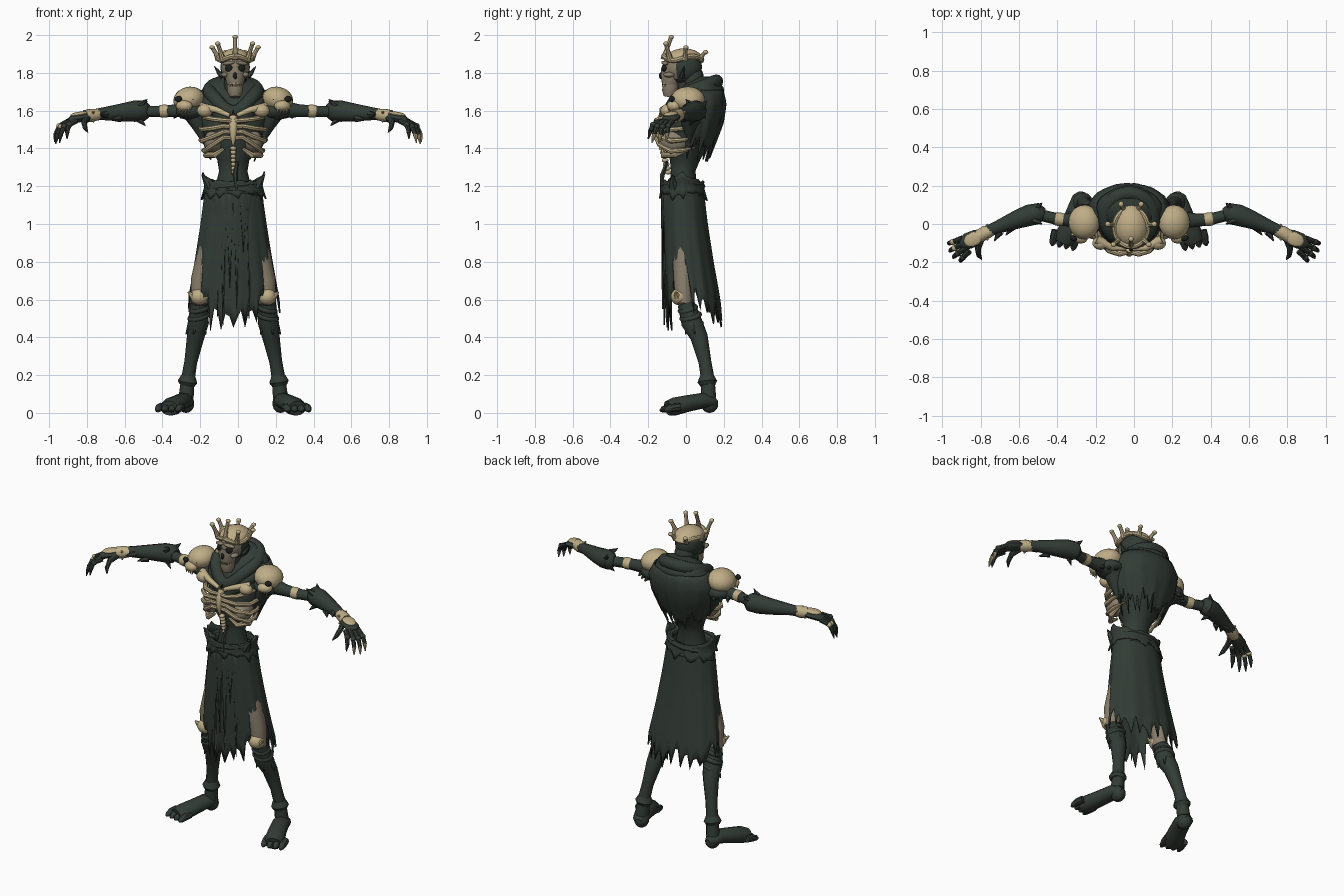
import bpy, bmesh, math, random
from mathutils import Vector, Euler

random.seed(4)
if "Cube" in bpy.data.objects:
    bpy.data.objects.remove(bpy.data.objects["Cube"])


def material(name, rgb):
    m = bpy.data.materials.new(name)
    m.use_nodes = True
    m.diffuse_color = (*rgb, 1)
    m.node_tree.nodes["Principled BSDF"].inputs["Base Color"].default_value = (*rgb, 1)
    return m


CLOTH = material("dark green cloth", (0.033, 0.045, 0.036))
BONE = material("pale bone", (0.52, 0.42, 0.24))
GREY = material("weathered bone", (0.25, 0.21, 0.15))
BLACK = material("socket black", (0.012, 0.014, 0.012))
C = -0.025   # body centre line
made = []


def finish(name, bm, *mats):
    bmesh.ops.recalc_face_normals(bm, faces=bm.faces)
    me = bpy.data.meshes.new(name)
    bm.to_mesh(me)
    bm.free()
    for m in mats:
        me.materials.append(m)
    ob = bpy.data.objects.new(name, me)
    bpy.context.collection.objects.link(ob)
    made.append(ob)
    return ob


def skin(bm, rings, caps=True):
    for a, b in zip(rings, rings[1:]):
        for i in range(len(a)):
            j = (i + 1) % len(a)
            bm.faces.new((a[i], a[j], b[j], b[i]))
    if caps:
        bm.faces.new(rings[0])
        bm.faces.new(rings[-1])


def tube(name, pts, mat, n=10, flat=1.0):
    """Round sweep through points (x, y, z, radius)."""
    bm, rings = bmesh.new(), []
    ps = [Vector(p[:3]) for p in pts]
    span = (ps[-1] - ps[0]).normalized()
    ref = Vector((0, 1, 0)) if abs(span.z) > 0.7 else Vector((0, 0, 1))
    for i, p in enumerate(ps):
        t = (ps[min(i + 1, len(ps) - 1)] - ps[max(i - 1, 0)]).normalized()
        u = t.cross(ref).normalized()
        w = u.cross(t)
        ang = [math.tau * k / n for k in range(n)]
        rings.append([bm.verts.new(p + pts[i][3] * (u * math.cos(a) + w * math.sin(a) * flat)) for a in ang])
    skin(bm, rings)
    return finish(name, bm, mat)


def ball(name, loc, size, mat, rot=(0, 0, 0), extra=(), rule=None, cut=None):
    bm = bmesh.new()
    bmesh.ops.create_uvsphere(bm, u_segments=20, v_segments=12, radius=1)
    turn = Euler(rot).to_matrix()
    for v in bm.verts:
        v.co = turn @ Vector((v.co.x * size[0], v.co.y * size[1], v.co.z * size[2])) + Vector(loc)
    if cut is not None:
        bmesh.ops.delete(bm, geom=[v for v in bm.verts if v.co.z < cut], context='VERTS')
    if rule:
        for f in bm.faces:
            f.material_index = rule(f.calc_center_median())
    return finish(name, bm, mat, *extra)


def section(profile, z):
    """Interpolate (z, half width, front y, back y) rows listed from the top down."""
    for a, b in zip(profile, profile[1:]):
        if z >= b[0] or b is profile[-1]:
            t = min(max((a[0] - z) / (a[0] - b[0]), 0), 1.3)
            return [p + (q - p) * t for p, q in zip(a[1:], b[1:])]


def cloth(name, profile, top, bottom, n=60, rows=9, fold=0.025, mat=CLOTH):
    """Draped sheet around the body; angle 0 faces the front."""
    bm, cols = bmesh.new(), []
    for i in range(n):
        a = math.tau * i / n - math.pi
        cols.append((a, top(a, i), bottom(a, i)))
    rings = []
    for r in range(rows + 1):
        ring = []
        for a, z1, z0 in cols:
            z = z1 + (z0 - z1) * r / rows
            w, yf, yb = section(profile, z)
            k = 1 + fold * math.sin(13 * a) * r / rows
            ring.append(bm.verts.new((C + w * k * math.sin(a),
                                      (yf + yb) / 2 - (yb - yf) / 2 * k * math.cos(a), z)))
        rings.append(ring)
    skin(bm, rings, False)
    ob = finish(name, bm, mat)
    s = ob.modifiers.new("thickness", 'SOLIDIFY')
    s.thickness = 0.008
    return ob


# Torso with the hunched back, and the neck
TORSO = [(1.78, .07, .06, .14), (1.74, .15, -.01, .18), (1.66, .19, -.07, .21), (1.58, .195, -.10, .195),
         (1.50, .165, -.125, .165), (1.42, .135, -.12, .125), (1.34, .085, -.085, .075),
         (1.28, .075, -.08, .05), (1.18, .10, -.09, .06)]
bm = bmesh.new()
skin(bm, [[bm.verts.new((C + w * math.sin(a), (f + b) / 2 - (b - f) / 2 * math.cos(a), z))
           for a in [math.tau * k / 28 for k in range(28)]] for z, w, f, b in TORSO])
finish("torso", bm, CLOTH)
tube("neck", [(C, .05, 1.6, .06), (C, .0, 1.7, .05), (C, -.01, 1.8, .05)], CLOTH)

# Ragged cape over the back
cloth("cape", [(1.72, .17, -.02, .195), (1.64, .215, -.06, .215), (1.54, .205, -.08, .20), (1.3, .11, -.06, .11)],
      lambda a, i: 1.71, lambda a, i: 1.60 if abs(a) < 1.2 else 1.38 + random.uniform(-.06, .05) + .06 * (i % 2))

# Hood collar: tilted ring, high behind and dipping to a point in front
for k, (r, drop) in enumerate([(.037, 0), (.032, -.045)]):
    pts = []
    for i in range(33):
        a = math.tau * i / 32
        f = max(math.cos(a), 0)
        pts.append((C + (.125 + .02 * k) * math.sin(a), .035 - (.125 + .01 * k) * math.cos(a),
                    1.705 - .05 * math.cos(a) - .065 * f ** 4 + drop, r))
    tube("hood_collar", pts, CLOTH, 12)

# Head: dark at the back, weathered face in front, bone scalp on top
H = -.015
ball("cranium", (H, -.02, 1.83), (.078, .105, .09), CLOTH, extra=(GREY,), rule=lambda c: int(c.y < -.05))
ball("scalp", (H, -.01, 1.85), (.092, .112, .08), BONE, cut=1.86)
ball("nape", (H, .035, 1.77), (.06, .06, .075), CLOTH)
tube("upper_jaw", [(H, -.075, 1.82, .056), (H, -.08, 1.78, .055), (H, -.085, 1.735, .042)], GREY, 12)
tube("lower_jaw", [(H, -.08, 1.74, .043), (H, -.085, 1.70, .042), (H, -.09, 1.672, .028)], GREY, 12)
ball("nose_hole", (H, -.135, 1.785), (.011, .008, .018), BLACK)
ball("mouth_gap", (H, -.108, 1.737), (.034, .02, .005), BLACK)
for i in range(7):
    x = H + (i - 3) * .009
    tube("tooth", [(x, -.124 + abs(i - 3) * .003, z, .005) for z in (1.728, 1.748)], BONE, 6)
for s in (-1, 1):
    ball("eye_socket", (H + s * .034, -.116, 1.825), (.021, .012, .019), BLACK, (0, 0, s * .35))
    ball("brow", (H + s * .035, -.113, 1.852), (.034, .014, .011), GREY, (0, s * .15, s * .35))
    ball("cheekbone", (H + s * .055, -.09, 1.79), (.02, .03, .014), GREY)
    tube("side_spike", [(H + s * .065, -.02, 1.78, .016), (H + s * .085, -.015, 1.80, .012),
                        (H + s * .11, -.01, 1.835, .002)], CLOTH, 6)
    tube("nape_spike", [(H + s * .045, .06, 1.76, .018), (H + s * .07, .085, 1.73, .002)], CLOTH, 6)

# Bone crown
tube("crown_band", [(H + .088 * math.sin(a), -.018 - .1 * math.cos(a), 1.878 + .012 * math.cos(3 * a), .014)
                    for a in [math.tau * i / 24 for i in range(25)]], BONE, 8)
for a, h in [(0, .11), (-.85, .075), (.85, .075), (-1.7, .055), (1.7, .055), (2.7, .03), (-2.7, .03)]:
    sx, sy = math.sin(a), -math.cos(a)
    x, y = H + .088 * sx, -.018 + .1 * sy
    lean = .035 if a else -.4 * .1
    tip = (x + lean * sx, y + lean * sy, 1.88 + h)
    tube("crown_prong", [(x, y, 1.87, .017), ((x + tip[0]) / 2, (y + tip[1]) / 2, 1.88 + h / 2, .011), (*tip, .011)], BONE, 8)
    ball("prong_knob", tip, (.014, .014, .011), BONE)

# Rib cage
tube("breastbone", [(C, -.128, 1.57, .02), (C, -.147, 1.52, .024), (C, -.152, 1.46, .017), (C, -.148, 1.42, .006)], BONE)
for i in range(7):
    z = 1.40 - i * .021
    ball("spine_bead", (C, -.125 + .005 * i, z), (.017 - .001 * i, .018, .012), BONE)
for s in (-1, 1):
    for z0, z1, w in [(1.545, 1.565, .15), (1.515, 1.50, .165), (1.485, 1.44, .165), (1.455, 1.385, .15)]:
        tube("rib", [(C, -.145, z0, .012), (C + s * .05, -.158, z0 + .004, .013),
                     (C + s * .105, -.140, (z0 + z1) / 2, .014), (C + s * w, -.08, z1, .014),
                     (C + s * (w + .008), -.02, z1 + .005, .012), (C + s * w * .9, .05, z1 + .02, .004)], BONE, 8)
    ball("rib_wall", (C + s * .105, -.06, 1.435), (.052, .075, .06), GREY)
    tube("lower_rib", [(C + s * .05, -.125, 1.40, .008), (C + s * .10, -.12, 1.365, .016), (C + s * .145, -.06, 1.365, .016),
                       (C + s * .14, .01, 1.39, .006)], BONE, 8)
    tube("collarbone", [(C + s * .02, -.13, 1.575, .012), (C + s * .09, -.125, 1.605, .017), (C + s * .17, -.08, 1.62, .024)], BONE)
    ball("collarbone_knob", (C + s * .15, -.10, 1.60), (.042, .035, .034), BONE)

# Skull shoulder guards
for s in (-1, 1):
    x = C + s * .235
    ball("shoulder_skull", (x, .01, 1.66), (.083, .09, .066), BONE, (0, s * .25, 0))
    ball("shoulder_muzzle", (x + s * .025, -.065, 1.625), (.045, .035, .03), BONE, (0, 0, s * .4))
    ball("shoulder_cuff", (x - s * .01, .02, 1.60), (.085, .085, .05), CLOTH)
    for d in (-.033, .036):
        ball("shoulder_socket", (x + s * (d + .02), -.068 - d * .2, 1.662), (.02, .014, .016), BLACK, (0, 0, s * .4))
    for i in range(4):
        t = (x + s * (i * .016), -.09 + i * .004)
        tube("shoulder_tooth", [(*t, 1.615, .008), (*t, 1.588, .003)], BONE, 6)
    for i in range(3):
        bx, by = x + s * (i * .035 - .02), .085 - i * .02
        tube("sleeve_tatter", [(bx, by - .03, 1.61, .04), (bx + s * .03, by + .02, 1.56, .003)], CLOTH, 6)
    tube("underarm_drape", [(x - s * .03, .03, 1.60, .07), (x - s * .06, .02, 1.52, .045), (x - s * .075, .02, 1.43, .003)], CLOTH)

# Arms and hands
for s in (-1, 1):
    def A(*pts):
        return [(s * p[0], *p[1:]) for p in pts]
    tube("upper_arm", A((.2, .02, 1.61, .055), (.32, .02, 1.60, .036), (.40, .025, 1.597, .031), (.5, .05, 1.595, .03)), CLOTH)
    tube("arm_wrap", A((.37, .022, 1.598, .034), (.39, .025, 1.598, .036), (.41, .028, 1.597, .034)), BONE)
    tube("forearm_guard", A((.47, .048, 1.60, .033), (.495, .055, 1.60, .055), (.55, .045, 1.597, .056), (.62, .02, 1.59, .047),
                            (.72, -.02, 1.583, .033), (.76, -.035, 1.578, .03)), CLOTH, 12)
    for x, y, z, dx, dy, dz in [(.51, .08, 1.62, -.03, .03, .03), (.53, .04, 1.56, -.04, -.02, -.04),
                                (.63, -.01, 1.56, .04, -.05, -.01), (.52, .02, 1.63, -.04, -.02, .03), (.7, -.04, 1.58, .03, -.05, .0)]:
        tube("guard_spike", A((x, y, z, .022), (x + dx, y + dy, z + dz, .002)), CLOTH, 6)
    tube("wrist", A((.74, -.03, 1.58, .03), (.775, -.045, 1.575, .036), (.81, -.065, 1.57, .034)), BONE)
    for dy, dz in [(.045, .02), (-.04, .02), (-.03, -.035)]:
        tube("wrist_spur", A((.775, -.045, 1.575, .02), (.765, -.045 + dy, 1.575 + dz, .004)), BONE, 6)
    tube("palm", A((.78, -.05, 1.57, .026), (.82, -.07, 1.565, .042), (.87, -.09, 1.555, .043), (.895, -.105, 1.54, .03)), CLOTH, 12, .55)
    ball("hand_back", (s * .84, -.08, 1.582), (.05, .036, .012), BONE, (0, s * .15, -s * .45))
    tips = [(.972, -.105, 1.435), (.965, -.145, 1.425), (.945, -.18, 1.43), (.905, -.2, 1.45)]
    for k, (x, y, z) in enumerate(tips):
        b = Vector((.895 - k * .012, -.075 - k * .022, 1.545))
        m = b.lerp(Vector((x, y, z)), .5) + Vector((.012, -.004, .028))
        q = m.lerp(Vector((x, y, z)), .55) + Vector((.004, 0, .008))
        tube("finger", A((*b, .016), (*m, .014), (*q, .012)), CLOTH, 8)
        tube("fingertip", A((*q, .013), (x, y, z, .003)), BONE if s > 0 and k < 3 else CLOTH, 8)
        ball("knuckle", (s * m.x, m.y, m.z), (.017, .016, .016), BONE if s < 0 and k < 2 else CLOTH)
    tube("thumb", A((.80, -.08, 1.56, .02), (.815, -.13, 1.54, .016), (.81, -.165, 1.51, .013), (.795, -.185, 1.485, .003)), CLOTH, 8)


# Kilt with torn hem, open over the knees
def hem(a, i):
    jag = random.uniform(0, .07) + (.08 if i % 3 else 0)
    t = abs(a)
    return jag + (.42 if t < .55 else .53 if t < .8 else .68 if t < 1.55 else .52 if t < 2.1 else .45)


cloth("kilt", [(1.22, .145, -.12, .09), (1.0, .175, -.125, .115), (.8, .205, -.12, .145), (.6, .24, -.11, .18), (.42, .25, -.10, .2)],
      lambda a, i: 1.22, hem, 72, 10)
cloth("front_tatters", [(1.2, .13, -.133, .06), (.42, .13, -.125, .05)], lambda a, i: 1.19,
      lambda a, i: random.uniform(.45, .85) if abs(a) < .75 and i % 2 else 1.12, 44, 6)
cloth("waist_wrap", [(1.27, .16, -.135, .10), (1.2, .145, -.125, .085), (1.13, .165, -.135, .105)],
      lambda a, i: 1.215 + .045 * max(math.sin(abs(a)), 0) ** 6 + random.uniform(0, .02), lambda a, i: 1.15 + random.uniform(-.03, .02), 40, 4)
for k in range(2):
    tube("waist_roll", [(C + .135 * math.sin(a), -.018 - .1 * math.cos(a), 1.20 - .035 * k + .015 * math.sin(a + k * 2), .02)
                        for a in [math.tau * i / 24 for i in range(25)]], CLOTH, 8)
for s in (-1, 1):
    tube("wrap_point", [(C + s * .12, -.06, 1.20, .035), (C + s * .145, -.07, 1.235, .018), (C + s * .168, -.07, 1.262, .002)], CLOTH, 6)
tube("hanging_strip", [(C + .02, -.10, 1.33, .008), (C + .01, -.125, 1.26, .014), (C + .02, -.135, 1.14, .003)], CLOTH, 6)

# Legs and bare feet
for s in (-1, 1):
    def L(*pts):
        return [(C + s * p[0], *p[1:]) for p in pts]
    tube("thigh", L((.08, .0, 1.1, .075), (.13, -.01, .85, .062), (.175, -.015, .70, .05), (.18, -.01, .58, .045)), GREY, 12)
    ball("kneecap", (C + s * .18, -.035, .615), (.048, .046, .045), BONE)
    for d in (-1, 1):
        tube("knee_spur", L((.18 + d * .03, -.045, .615, .022), (.18 + d * .06, -.055, .64, .004)), BONE, 6)
    tube("shin", L((.18, .0, .58, .045), (.185, .03, .48, .056), (.2, .07, .40, .046), (.225, .10, .27, .034), (.24, .115, .18, .036),
                   (.25, .12, .08, .04)), CLOTH, 12)
    for z, y, r in [(.55, .01, .056), (.51, .025, .062), (.465, .04, .056)]:
        ball("shin_wrap", (C + s * (.18 + (.55 - z) * .08), y, z), (r, r, .024), CLOTH, (.25, s * .25, 0))
    for i in range(5):
        a = math.tau * i / 5
        dx, dy = math.cos(a), math.sin(a)
        tube("wrap_tatter", L((.188 + .035 * dx, .04 + .035 * dy, .47, .02), (.192 + .06 * dx, .045 + .05 * dy, .415, .002)), CLOTH, 6)
    tube("ankle_cuff", L((.238, .11, .20, .036), (.242, .113, .165, .052), (.246, .115, .145, .04)), CLOTH, 12)
    tube("foot", L((.245, .165, .05, .02), (.25, .14, .055, .045), (.265, .09, .065, .052), (.295, .01, .05, .055), (.325, -.06, .034, .06),
                   (.34, -.095, .025, .05)), CLOTH, 12, .8)
    ball("heel", (C + s * .25, .125, .045), (.042, .045, .045), CLOTH)
    for i in range(4):
        x, y = .275 + i * .036, -.095 + .008 * i
        tube("toe", L((x, y + .04, .032, .022), (x + .01, y, .026, .022), (x + .017, y - .03, .017, .016), (x + .02, y - .042, .01, .006)), CLOTH, 8)

# Smooth shading with sharp creases
for ob in bpy.context.selected_objects:
    ob.select_set(False)
for ob in made:
    ob.select_set(True)
bpy.context.view_layer.objects.active = made[0]
bpy.ops.object.shade_smooth_by_angle(angle=math.radians(40))
